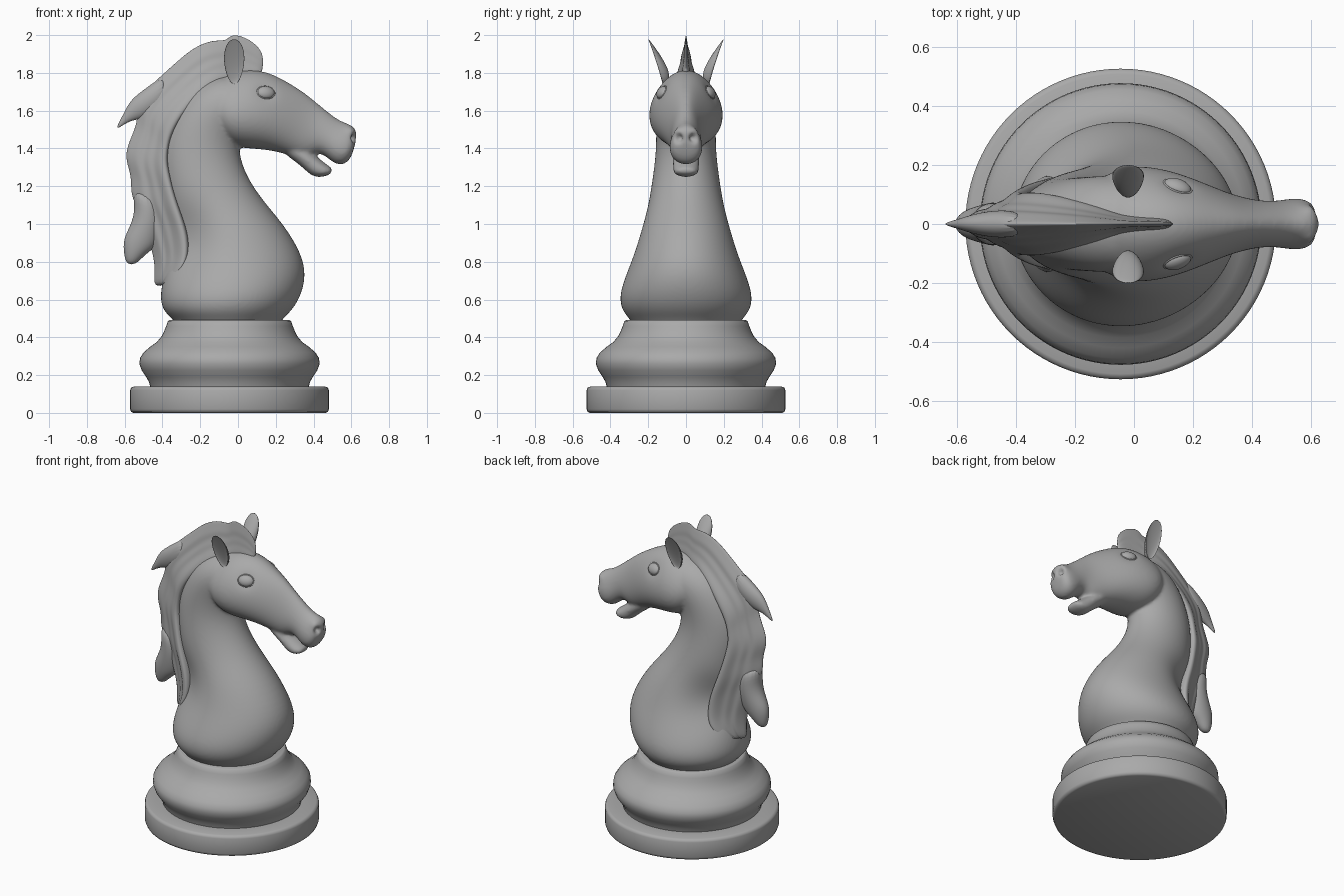
import bpy
import bmesh
import math
from mathutils import Vector
from mathutils.bvhtree import BVHTree

default_cube = bpy.data.objects.get("Cube")
if default_cube:
    bpy.data.objects.remove(default_cube, do_unlink=True)

# One stone grey for the whole piece
grey = bpy.data.materials.new("stone_grey")
grey.use_nodes = True
colour = (0.4, 0.4, 0.4, 1)
grey.diffuse_color = colour
for node in grey.node_tree.nodes:
    if node.type == 'BSDF_PRINCIPLED':
        node.inputs["Base Color"].default_value = colour


def make_object(name, bm, subdivide=0):
    """Turn a bmesh into a smooth shaded object."""
    bmesh.ops.recalc_face_normals(bm, faces=bm.faces)
    for face in bm.faces:
        face.smooth = True
    mesh = bpy.data.meshes.new(name)
    bm.to_mesh(mesh)
    bm.free()
    mesh.materials.append(grey)
    obj = bpy.data.objects.new(name, mesh)
    bpy.context.collection.objects.link(obj)
    if subdivide:
        modifier = obj.modifiers.new("smooth_surface", 'SUBSURF')
        modifier.levels = modifier.render_levels = subdivide
    return obj


def loft(bm, sections, half_ring):
    """Skin cross-sections given as (start, end, half width) in the xz plane.
    half_ring lists (position from start to end, width factor)."""
    ring = [(u, f) for u, f in half_ring]
    ring += [(u, -f) for u, f in reversed(half_ring[1:-1])]
    loops = []
    for (px, pz), (qx, qz), width in sections:
        loops.append([bm.verts.new((px + (qx - px) * u, f * width, pz + (qz - pz) * u))
                      for u, f in ring])
    count = len(ring)
    for a, b in zip(loops, loops[1:]):
        for i in range(count):
            j = (i + 1) % count
            bm.faces.new((a[i], a[j], b[j], b[i]))
    bm.faces.new(loops[0])
    bm.faces.new(reversed(loops[-1]))


def oval(taper=0.0, steps=10):
    """Half an oval, widened towards its end by the taper."""
    ring = []
    for i in range(steps + 1):
        a = math.pi * i / steps
        u = (1 - math.cos(a)) / 2
        ring.append((u, math.sin(a) * (1 + taper * (u - 0.6))))
    return ring


# Turned base: foot disc, bulging ring and collar
profile = [(0, 0), (.508, 0), (.521, .006), (.526, .02), (.526, .12), (.521, .133),
           (.508, .139), (.42, .141), (.427, .165), (.441, .19), (.465, .225),
           (.477, .26), (.474, .29), (.455, .32), (.42, .35), (.385, .375),
           (.36, .405), (.345, .435), (.335, .46), (.326, .486), (.316, .492), (0, .492)]
bm = bmesh.new()
points = [bm.verts.new((r, 0, z)) for r, z in profile]
edges = [bm.edges.new(pair) for pair in zip(points, points[1:])]
bmesh.ops.spin(bm, geom=points + edges, cent=(0, 0, 0), axis=(0, 0, 1),
               angle=math.tau, steps=96)
bmesh.ops.remove_doubles(bm, verts=bm.verts, dist=0.0005)
base = make_object("turned_base", bm)
base.location.x = -0.045
bpy.ops.object.select_all(action='DESELECT')
base.select_set(True)
bpy.context.view_layer.objects.active = base
bpy.ops.object.shade_smooth_by_angle(angle=math.radians(50))

# Neck sections run from the back edge to the front edge
neck = [((-.33, .45), (.22, .45), .28), ((-.34, .49), (.23, .49), .295),
        ((-.405, .54), (.29, .54), .345), ((-.42, .62), (.34, .62), .36),
        ((-.4, .72), (.367, .73), .325), ((-.365, .84), (.34, .85), .277),
        ((-.36, .98), (.245, 1.0), .238), ((-.39, 1.13), (.13, 1.13), .2),
        ((-.41, 1.28), (.05, 1.25), .175), ((-.41, 1.42), (.01, 1.36), .16),
        ((-.36, 1.57), (.01, 1.45), .16), ((-.27, 1.70), (.04, 1.5), .165),
        ((-.14, 1.78), (.1, 1.52), .165), ((0, 1.8), (.16, 1.55), .13)]
# Head sections run from the brow line to the jaw line
head = [((-.13, 1.74), (-.14, 1.54), .13), ((-.06, 1.80), (-.08, 1.44), .195),
        ((.06, 1.825), (.0, 1.40), .207), ((.17, 1.805), (.1, 1.395), .187),
        ((.27, 1.75), (.19, 1.385), .15), ((.35, 1.70), (.28, 1.36), .112),
        ((.41, 1.65), (.36, 1.335), .09), ((.47, 1.60), (.42, 1.38), .08),
        ((.52, 1.56), (.47, 1.355), .082), ((.56, 1.54), (.51, 1.315), .09),
        ((.605, 1.525), (.565, 1.31), .09), ((.637, 1.485), (.605, 1.355), .058)]
lower_jaw = [((.27, 1.45), (.22, 1.385), .07), ((.36, 1.41), (.32, 1.32), .074),
             ((.42, 1.355), (.37, 1.27), .07), ((.47, 1.315), (.41, 1.243), .07),
             ((.51, 1.29), (.485, 1.255), .056)]

# Blend neck, head and jaw into a single sculpted body
bm = bmesh.new()
loft(bm, neck, oval())
loft(bm, head, oval(0.4))
loft(bm, lower_jaw, oval())
body = make_object("neck_and_head", bm, 2)
remesh = body.modifiers.new("blend", 'REMESH')
remesh.mode = 'VOXEL'
remesh.voxel_size = 0.01
remesh.use_smooth_shade = True
soften = body.modifiers.new("soften", 'SMOOTH')
soften.factor = 0.5
soften.iterations = 7
depsgraph = bpy.context.evaluated_depsgraph_get()
sculpted = bpy.data.meshes.new_from_object(body.evaluated_get(depsgraph))
body.modifiers.clear()
body.data = sculpted
for polygon in sculpted.polygons:
    polygon.use_smooth = True
if not sculpted.materials:
    sculpted.materials.append(grey)
bm = bmesh.new()
bm.from_mesh(sculpted)
tree = BVHTree.FromBMesh(bm)
bm.free()


def push(centre, radius, offset):
    """Move the body surface near a point, fading out with distance."""
    centre, offset = Vector(centre), Vector(offset)
    for vert in sculpted.vertices:
        distance = (vert.co - centre).length / radius
        if distance < 3:
            vert.co += offset * math.exp(-distance * distance)


for side, label in ((-1, "front"), (1, "back")):
    # Neck hollowed beside the mane
    push((-.28, side * .17, .92), .17, (0, -side * .055, 0))

    # Nostrils with flared wings
    push((.605, side * .055, 1.495), .03, (.004, side * .006, .008))
    push((.625, side * .045, 1.455), .02, (-.032, -side * .02, 0))

    # Eyes set in shallow sockets, with a lid around each
    spot, normal, _, _ = tree.ray_cast(Vector((.15, side, 1.70)), Vector((0, -side, 0)))
    push(spot, .05, normal * -.01)
    turn = normal.to_track_quat('Z', 'Y').to_euler()
    bpy.ops.mesh.primitive_uv_sphere_add(segments=32, ring_count=16, radius=1,
                                         location=spot - normal * .01, rotation=turn)
    eye = bpy.context.object
    eye.name = label + "_eye"
    eye.scale = (.048, .036, .026)
    bpy.ops.mesh.primitive_torus_add(major_segments=40, minor_segments=10,
                                     major_radius=.048, minor_radius=.005,
                                     location=spot - normal * .009, rotation=turn)
    lid = bpy.context.object
    lid.name = label + "_eyelid"
    lid.scale = (1, .76, 1)
    for part in (eye, lid):
        part.data.materials.append(grey)
        for polygon in part.data.polygons:
            polygon.use_smooth = True

    # Upright cupped ears leaning outwards, with blunt tips
    bm = bmesh.new()
    bmesh.ops.create_uvsphere(bm, u_segments=32, v_segments=20, radius=1)
    for vert in bm.verts:
        x, y, z = vert.co
        if y > 0:
            y *= -.25
        vert.co = (-.02 + .053 * x * (1 + .15 * z),
                   side * (.158 + .038 * z + .004 * z * z + .042 * y * (1 - .65 * z)),
                   1.86 + .118 * z)
    make_object(label + "_ear", bm)

# Mane: a grooved wedge from the crest to the side of the neck
wedge = [(0, 0), (.05, .1), (.16, .24), (.28, .4), (.4, .4), (.52, .6),
         (.64, .64), (.78, .92), (.92, 1), (.99, .8), (1, 0)]
mane = [((.135, 1.85), (.125, 1.79), .01), ((.13, 1.92), (.09, 1.79), .02),
        ((.06, 1.985), (.03, 1.78), .022), ((-.035, 2.015), (-.02, 1.76), .028),
        ((-.06, 1.97), (-.06, 1.74), .038), ((-.13, 1.98), (-.1, 1.73), .055),
        ((-.24, 1.94), (-.17, 1.69), .08), ((-.36, 1.83), (-.25, 1.62), .1),
        ((-.47, 1.735), (-.31, 1.54), .112), ((-.54, 1.64), (-.35, 1.46), .11),
        ((-.53, 1.54), (-.365, 1.4), .108), ((-.59, 1.42), (-.37, 1.33), .112),
        ((-.6, 1.34), (-.355, 1.26), .122), ((-.565, 1.25), (-.335, 1.17), .135),
        ((-.575, 1.16), (-.3, 1.07), .148), ((-.53, 1.07), (-.265, .97), .157),
        ((-.5, .97), (-.25, .88), .163), ((-.455, .86), (-.26, .8), .17),
        ((-.44, .76), (-.3, .74), .17), ((-.45, .66), (-.38, .68), .085)]
bm = bmesh.new()
loft(bm, mane, wedge)
make_object("mane", bm, 2)

# Loose locks: a swept tip at the crest and a curl at the nape
crest_lock = [((-.38, 1.8), (-.36, 1.66), .04), ((-.48, 1.725), (-.43, 1.6), .05),
              ((-.57, 1.66), (-.50, 1.555), .036), ((-.605, 1.585), (-.57, 1.55), .018),
              ((-.645, 1.51), (-.635, 1.505), .004)]
nape_lock = [((-.56, 1.2), (-.42, 1.14), .07), ((-.545, 1.08), (-.4, 1.04), .075),
             ((-.565, 1.0), (-.41, .96), .07), ((-.61, .92), (-.43, .88), .06),
             ((-.605, .84), (-.49, .84), .045), ((-.59, .785), (-.54, .785), .022)]
for name, sections in (("crest_lock", crest_lock), ("nape_lock", nape_lock)):
    bm = bmesh.new()
    loft(bm, sections, oval())
    make_object(name, bm, 2)
